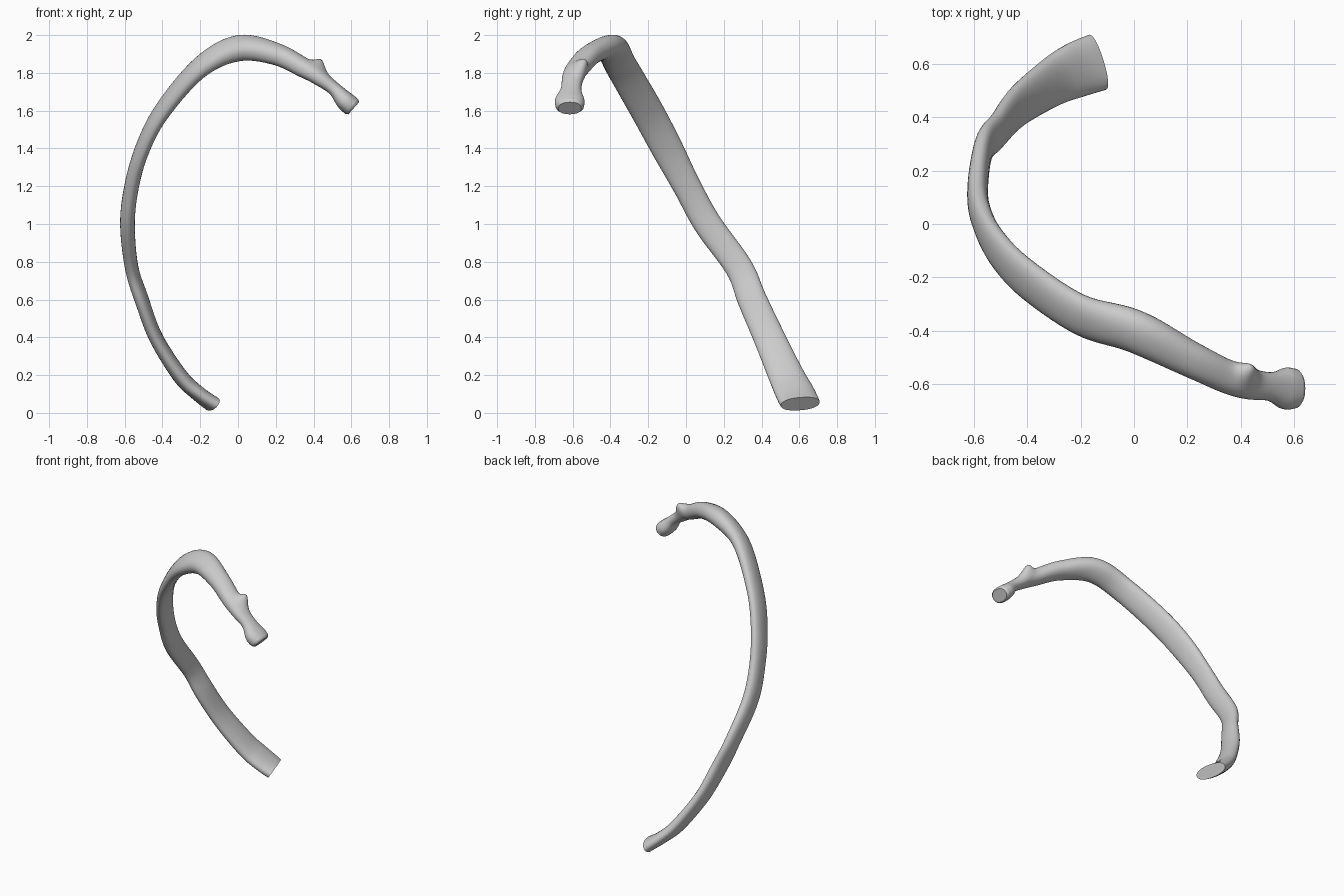
import bpy, bmesh, math
from mathutils import Vector

if "Cube" in bpy.data.objects:
    bpy.data.objects.remove(bpy.data.objects["Cube"])

# Stations along the bone: x, y, z, half width, half thickness
stations = [
    (-.137, .605, .048, .108, .042), (-.22, .575, .11, .105, .041),
    (-.31, .53, .20, .095, .041), (-.435, .44, .40, .083, .037),
    (-.51, .35, .60, .077, .036), (-.563, .28, .77, .073, .035),
    (-.585, .115, 1.0, .074, .039), (-.563, .005, 1.2, .074, .038),
    (-.505, -.10, 1.4, .083, .037), (-.4, -.207, 1.6, .086, .039),
    (-.2, -.34, 1.83, .084, .046), (0, -.40, 1.93, .084, .060),
    (.2, -.50, 1.90, .068, .055), (.35, -.572, 1.825, .062, .050),
    (.43, -.598, 1.775, .058, .042), (.51, -.608, 1.715, .054, .036),
    (.565, -.615, 1.655, .078, .050), (.602, -.615, 1.622, .074, .052),
]
# Direction of the broad axis: (station index, direction)
broad = [(0, (-.4, .9, .15)), (2, (-.25, .87, .35)), (4, (0, .87, .5)),
         (11, (0, .87, .48)), (13, (0, 1, .25)), (17, (0, 1, 0))]
SIDES, STEPS = 28, 7


def spline(t):
    i = min(int(t), len(stations) - 2)
    f = t - i
    get = lambda k: stations[max(0, min(k, len(stations) - 1))]
    p0, p1, p2, p3 = (get(k) for k in range(i - 1, i + 3))
    return [.5 * (2 * b + (c - a) * f + (2 * a - 5 * b + 4 * c - d) * f * f
                  + (3 * b - a - 3 * c + d) * f ** 3)
            for a, b, c, d in zip(p0, p1, p2, p3)]


def broad_axis(t):
    for (i, a), (j, b) in zip(broad, broad[1:]):
        if t <= j:
            return Vector(a).lerp(Vector(b), (t - i) / (j - i))
    return Vector(broad[-1][1])


# Raised knob on the neck, applied as a smooth local bulge
knob, lift = Vector((.425, -.56, 1.82)), Vector((.012, .022, .045))


def ring(bm, t, scale=1.0, push=0.0):
    last = len(stations) - 1
    s = spline(t)
    c = Vector(s[:3])
    tan = (Vector(spline(min(t + .05, last))[:3])
           - Vector(spline(max(t - .05, 0))[:3])).normalized()
    w = broad_axis(t)
    w = (w - tan * w.dot(tan)).normalized()
    n = tan.cross(w)
    verts = []
    for k in range(SIDES):
        a = 2 * math.pi * k / SIDES
        ca, sa = math.cos(a), math.sin(a)
        p = (c + tan * push
             + w * (s[3] * scale * math.copysign(abs(ca) ** .9, ca))
             + n * (s[4] * scale * math.copysign(abs(sa) ** .9, sa)))
        p += lift * math.exp(-((p - knob).length / .042) ** 2)
        verts.append(bm.verts.new(p))
    return verts


# Rib: swept oval section with a flat cut front end and blunt head
bm = bmesh.new()
count = (len(stations) - 1) * STEPS
rings = [ring(bm, i / STEPS) for i in range(count + 1)]
rings.append(ring(bm, count / STEPS, .82, .014))
for a, b in zip(rings, rings[1:]):
    for k in range(SIDES):
        m = (k + 1) % SIDES
        bm.faces.new((a[k], a[m], b[m], b[k]))
bm.faces.new(rings[0][::-1])
bm.faces.new(rings[-1])
bmesh.ops.recalc_face_normals(bm, faces=bm.faces)
mesh = bpy.data.meshes.new("rib_bone")
bm.to_mesh(mesh)
bm.free()
rib = bpy.data.objects.new("rib_bone", mesh)
bpy.context.collection.objects.link(rib)
bpy.context.view_layer.objects.active = rib
rib.select_set(True)
bpy.ops.object.shade_smooth_by_angle(angle=math.radians(40))
